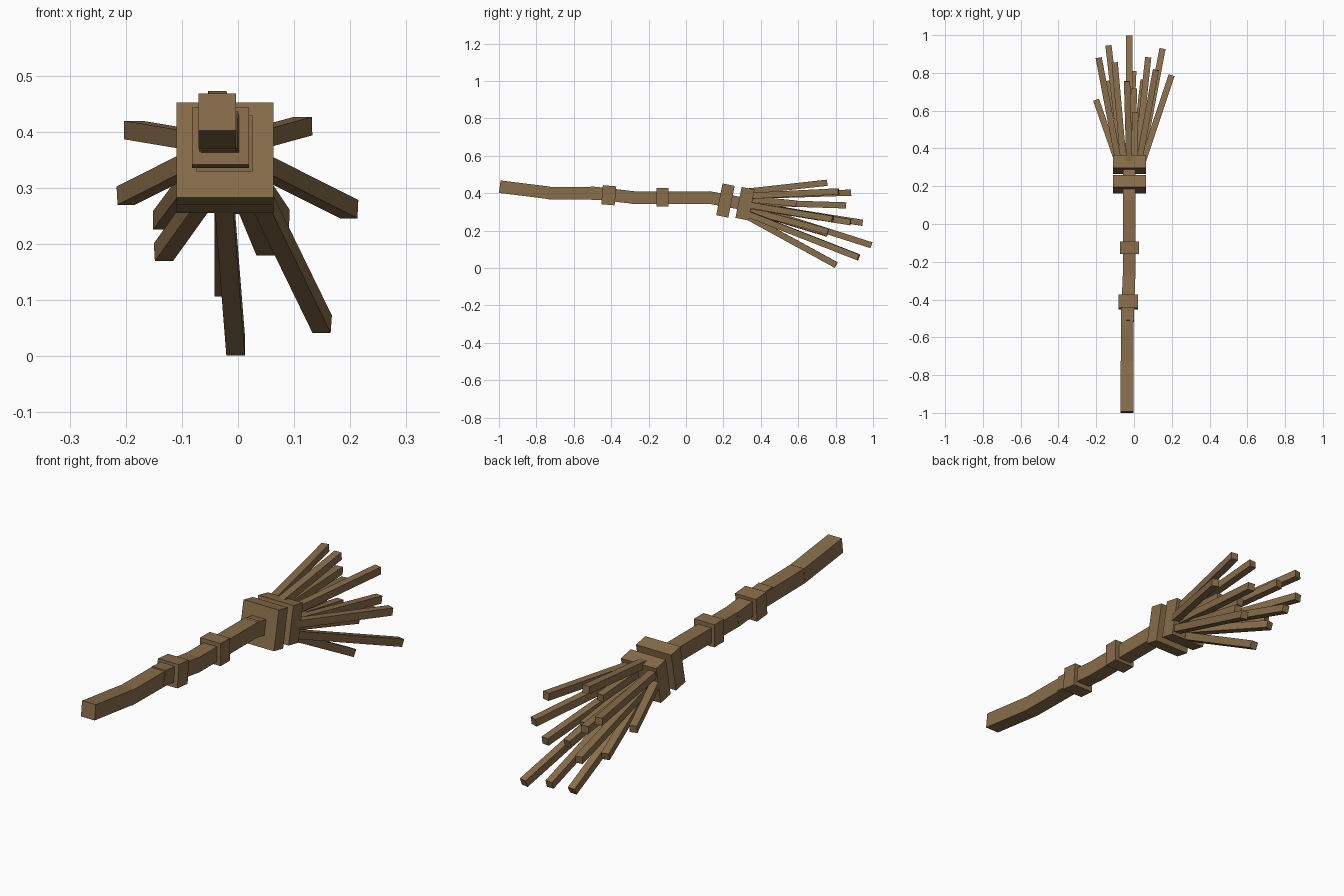
import bpy
import math
from mathutils import Vector, Matrix

cube = bpy.data.objects.get("Cube")
if cube:
    bpy.data.objects.remove(cube, do_unlink=True)

# One wooden brown for the whole broom
wood = bpy.data.materials.new("wood_brown")
wood.use_nodes = True
COLOR = (0.25, 0.155, 0.07, 1.0)
wood.diffuse_color = COLOR
wood.node_tree.nodes["Principled BSDF"].inputs["Base Color"].default_value = COLOR


def box(name, center, size, rotation):
    """Rectangular block; rotation is a 3x3 matrix."""
    bpy.ops.mesh.primitive_cube_add(size=1)
    ob = bpy.context.object
    ob.name = ob.data.name = name
    ob.data.transform(Matrix.Diagonal((*size, 1.0)))
    ob.matrix_world = Matrix.Translation(center) @ rotation.to_4x4()
    ob.data.materials.append(wood)
    return ob


def beam(name, start, end, thickness):
    """Square stick running between two points."""
    a, b = Vector(start), Vector(end)
    rotation = (b - a).to_track_quat('Y', 'Z').to_matrix()
    return box(name, (a + b) / 2, (thickness, (b - a).length, thickness), rotation)


def block(name, center, size, tilt):
    """Block tipped about the x axis by some degrees."""
    return box(name, center, size, Matrix.Rotation(math.radians(tilt), 3, 'X'))


# Handle: slightly crooked chain of square sticks
handle = [
    ((-0.037, -0.996, 0.435), (-0.037, -0.73, 0.402)),
    ((-0.036, -0.735, 0.401), (-0.036, -0.44, 0.398)),
    ((-0.034, -0.513, 0.404), (-0.027, -0.28, 0.377)),
    ((-0.026, -0.29, 0.377), (-0.025, 0.14, 0.377)),
    ((-0.025, 0.12, 0.378), (-0.025, 0.30, 0.345)),
]
for i, (a, b) in enumerate(handle, 1):
    beam(f"handle_section_{i}", a, b, 0.067)

# Collars around the handle
block("front_collar", (-0.031, -0.413, 0.389), (0.102, 0.072, 0.102), -5)
block("rear_collar", (-0.024, -0.126, 0.379), (0.1, 0.066, 0.1), 0)

# Two large binding blocks that hold the bristles
block("front_binding", (-0.0235, 0.211, 0.361), (0.173, 0.066, 0.173), -11.3)
block("rear_binding", (-0.0235, 0.3155, 0.344), (0.173, 0.07, 0.168), -11.3)

# Bristles: (root x, root z) and tip, all starting inside the rear binding
bristles = [
    ((-0.025, 0.335), (-0.025, 0.992, 0.122)),
    ((-0.025, 0.280), (-0.004, 0.803, 0.016)),
    ((0.035, 0.293), (0.150, 0.923, 0.057)),
    ((0.043, 0.340), (0.198, 0.785, 0.262)),
    ((0.025, 0.385), (0.116, 0.816, 0.410)),
    ((-0.083, 0.345), (-0.200, 0.655, 0.286)),
    ((-0.080, 0.385), (-0.187, 0.880, 0.403)),
    ((-0.062, 0.340), (-0.135, 0.943, 0.242)),
    ((-0.040, 0.315), (-0.133, 0.755, 0.185)),
    ((-0.055, 0.352), (-0.102, 0.855, 0.335)),
    ((0.015, 0.335), (0.075, 0.880, 0.245)),
    ((0.000, 0.315), (0.050, 0.760, 0.195)),
    ((-0.025, 0.408), (-0.037, 0.755, 0.456)),
    ((-0.010, 0.335), (0.000, 0.715, 0.270)),
    ((0.000, 0.370), (0.007, 0.590, 0.345)),
]
for i, ((x, z), tip) in enumerate(bristles, 1):
    beam(f"bristle_{i:02d}", (x, 0.32, z), tip, 0.033)
